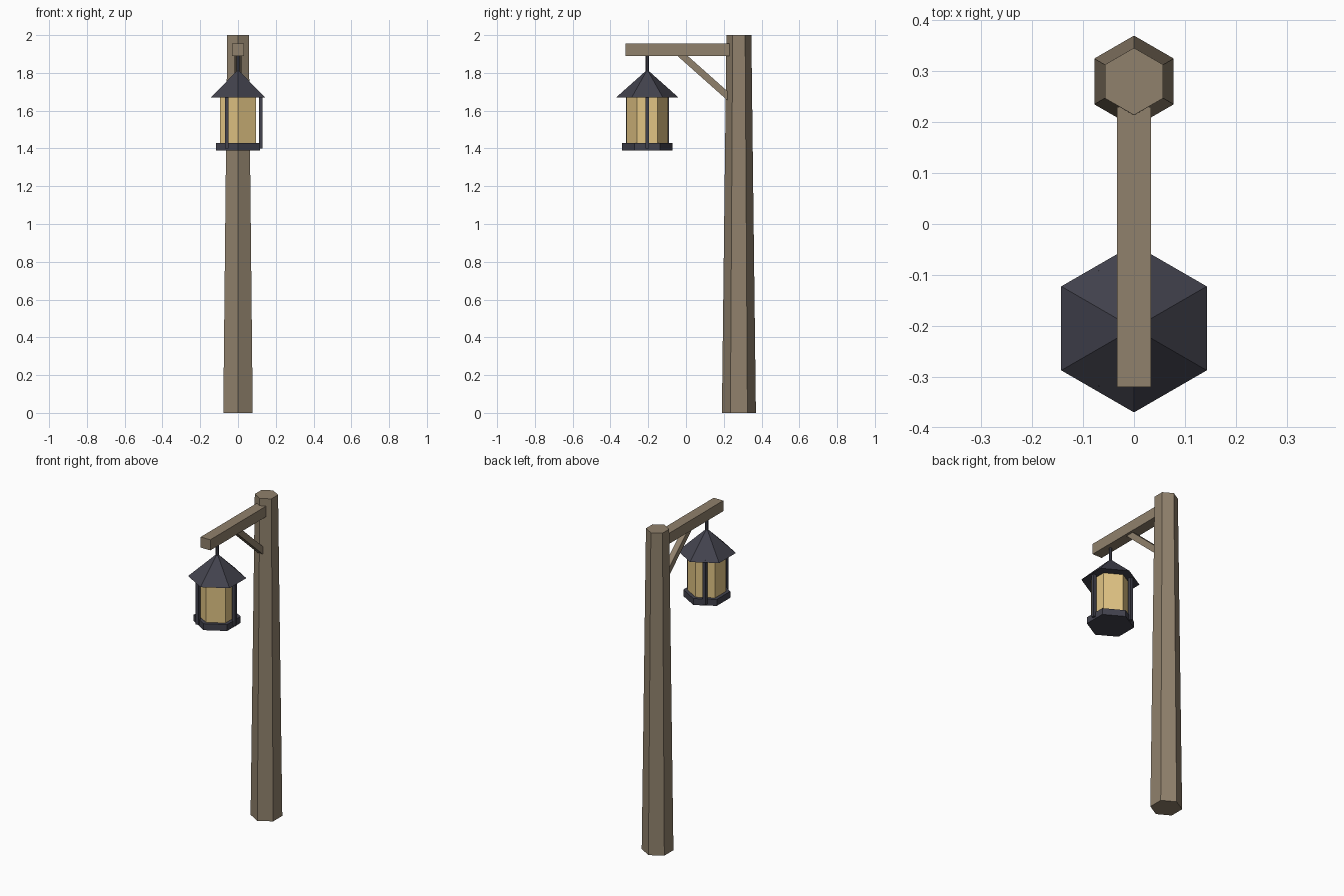
import bpy, bmesh
from math import radians, sin, cos
from mathutils import Matrix, Vector

if "Cube" in bpy.data.objects:
    bpy.data.objects.remove(bpy.data.objects["Cube"])


def material(name, rgb):
    m = bpy.data.materials.new(name)
    m.diffuse_color = (*rgb, 1)
    m.use_nodes = True
    m.node_tree.nodes["Principled BSDF"].inputs["Base Color"].default_value = m.diffuse_color
    return m


WOOD = material("wood", (0.28, 0.22, 0.15))
METAL = material("dark_metal", (0.055, 0.055, 0.075))
GLASS = material("warm_glass", (0.75, 0.55, 0.23))


def finish(name, bm, mat):
    bmesh.ops.recalc_face_normals(bm, faces=bm.faces)
    me = bpy.data.meshes.new(name)
    bm.to_mesh(me)
    bm.free()
    me.materials.append(mat)
    ob = bpy.data.objects.new(name, me)
    bpy.context.collection.objects.link(ob)
    return ob


def hex_part(name, y, z0, z1, r0, r1, mat):
    """Six-sided tapered prism with corners pointing along +y and -y."""
    bm = bmesh.new()
    rings = [[bm.verts.new((r * sin(radians(60 * i)), y + r * cos(radians(60 * i)), z))
              for i in range(6)] for r, z in ((r0, z0), (r1, z1))]
    for i in range(6):
        j = (i + 1) % 6
        bm.faces.new((rings[0][i], rings[0][j], rings[1][j], rings[1][i]))
    for ring in rings:
        bm.faces.new(ring)
    return finish(name, bm, mat)


def box(name, centre, size, mat, tilt=0.0):
    bm = bmesh.new()
    bmesh.ops.create_cube(bm, size=1, matrix=Matrix.Translation(centre)
                          @ Matrix.Rotation(tilt, 4, 'X') @ Matrix.Diagonal((*size, 1)))
    return finish(name, bm, mat)


# Post, arm and diagonal brace
hex_part("post", 0.28, 0, 2, 0.09, 0.066, WOOD)
box("arm", (0, -0.045, 1.922), (0.066, 0.55, 0.066), WOOD)
a, b = Vector((0, -0.035, 1.905)), Vector((0, 0.235, 1.665))
d = b - a
box("brace", (a + b) / 2, (0.036, d.length, 0.036), WOOD, Vector((d.y, d.z)).angle_signed(Vector((1, 0))))

# Hanging lantern
LY = -0.205
hex_part("hanger_rod", LY, 1.79, 1.90, 0.009, 0.009, METAL)
hex_part("lantern_roof", LY, 1.67, 1.81, 0.165, 0.008, METAL)
hex_part("lantern_glass", LY, 1.42, 1.675, 0.11, 0.11, GLASS)
hex_part("lantern_base", LY, 1.39, 1.43, 0.133, 0.133, METAL)

# Three bars around the glass
for i in range(3):
    t = radians(120 * i)
    box(f"lantern_bar_{i + 1}", (0.12 * cos(t), LY + 0.12 * sin(t), 1.541),
        (0.02, 0.02, 0.28), METAL)
